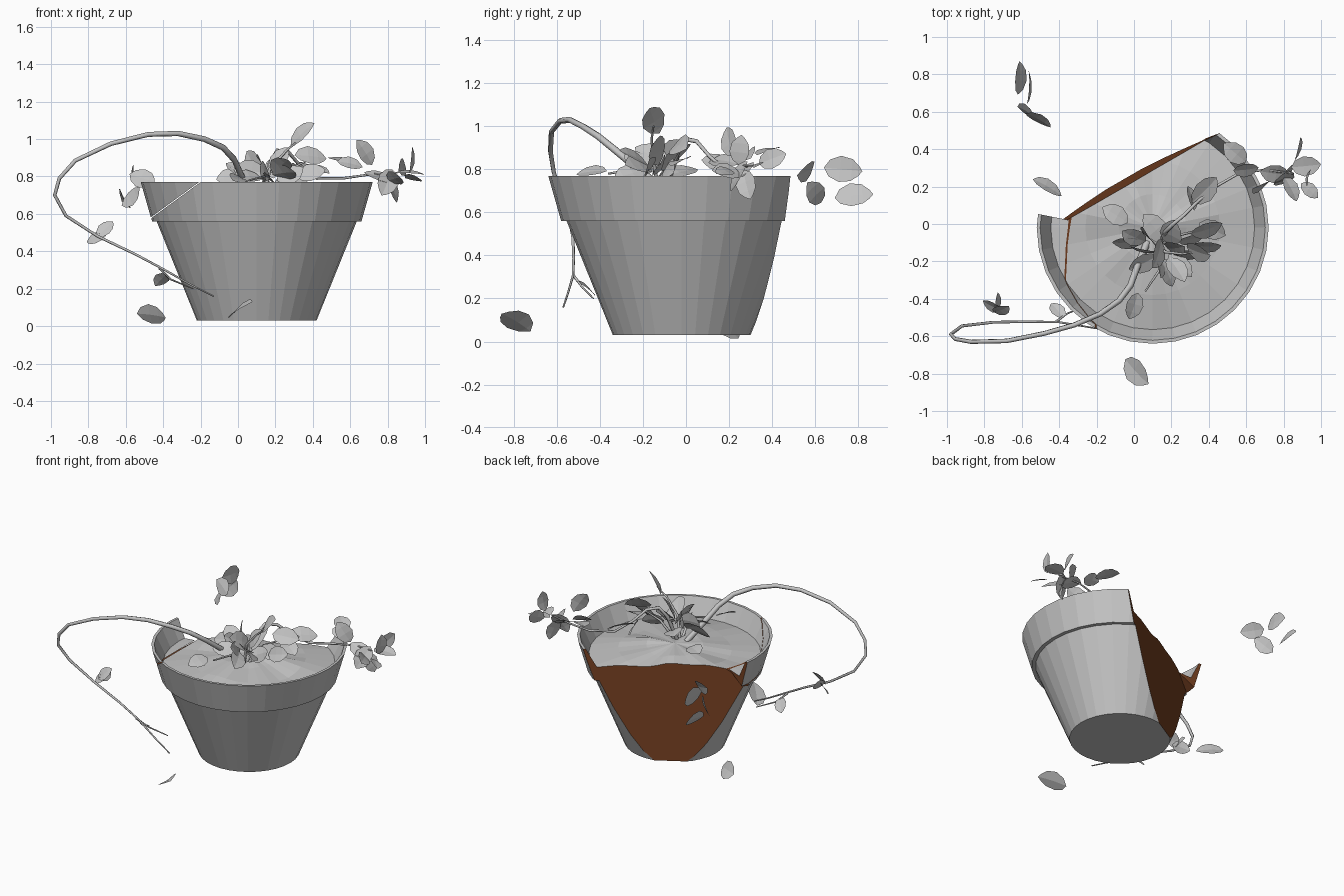
import bpy, bmesh, math, random
from mathutils import Vector

random.seed(11)


def material(name, color):
    m = bpy.data.materials.new(name)
    m.diffuse_color = (*color, 1)
    return m


GREY = material("plain grey", (0.55, 0.55, 0.55))
BROWN = material("broken earth brown", (0.175, 0.05, 0.015))
CX, CY, SIDES = 0.10, -0.02, 32


def finish(name, bm, mats):
    me = bpy.data.meshes.new(name)
    bm.to_mesh(me)
    bm.free()
    for m in mats:
        me.materials.append(m)
    ob = bpy.data.objects.new(name, me)
    bpy.context.collection.objects.link(ob)
    return ob


def pot_solid():
    """Pot filled with soil, as one closed lathed solid."""
    profile = [(0.32, 0.03), (0.535, 0.56), (0.56, 0.56), (0.62, 0.77), (0.602, 0.77),
               (0.545, 0.65), (0.36, 0.675), (0.18, 0.70)]
    bm = bmesh.new()
    rings = []
    for k, (r, z) in enumerate(profile):
        ring = []
        for i in range(SIDES):
            a = 2 * math.pi * i / SIDES
            bump = 0.012 * math.sin(3 * a + k) + 0.006 * math.sin(7 * a) if k >= 6 else 0
            ring.append(bm.verts.new((CX + r * math.cos(a), CY + r * math.sin(a), z + bump)))
        rings.append(ring)
    for lo, hi in zip(rings, rings[1:]):
        for i in range(SIDES):
            j = (i + 1) % SIDES
            bm.faces.new((lo[i], lo[j], hi[j], hi[i]))
    bm.faces.new(rings[0][::-1])
    top = bm.verts.new((CX, CY, 0.715))
    for i in range(SIDES):
        bm.faces.new((rings[-1][i], rings[-1][(i + 1) % SIDES], top))
    return bm


def break_off(bm, co, no):
    """Remove the side the normal points to, cap the break in brown."""
    geom = bm.verts[:] + bm.edges[:] + bm.faces[:]
    bmesh.ops.bisect_plane(bm, geom=geom, plane_co=co, plane_no=no, clear_outer=True, dist=1e-5)
    edges = [e for e in bm.edges if e.is_boundary]
    res = bmesh.ops.triangle_fill(bm, use_beauty=True, use_dissolve=False, edges=edges)
    for f in res["geom"]:
        if isinstance(f, bmesh.types.BMFace):
            f.material_index = 1
    bmesh.ops.recalc_face_normals(bm, faces=bm.faces[:])


# Main pot, split by a big break at the back left and a slanted crack
CRACK_CO, CRACK_NO = Vector((-0.2, 0, 0.77)), Vector((-0.59, 0, 0.807))
bm = pot_solid()
break_off(bm, (-0.03, 0.205, 0.77), (-0.5, 0.867, 0.057))
break_off(bm, CRACK_CO, CRACK_NO)
finish("broken_pot", bm, [GREY, BROWN])

# Loose rim shard above the crack
bm = pot_solid()
break_off(bm, CRACK_CO + CRACK_NO * 0.005, -CRACK_NO)
break_off(bm, (-0.42, 0.035, 0.7), (0.2, 1, 0))
finish("rim_shard", bm, [GREY, BROWN])


# Stems: tapered tubes along paths
def stem(name, pts, r0, r1):
    cu = bpy.data.curves.new(name + "_path", "CURVE")
    cu.dimensions = "3D"
    cu.bevel_depth = 1.0
    cu.bevel_resolution = 1
    cu.use_fill_caps = True
    sp = cu.splines.new("POLY")
    sp.points.add(len(pts) - 1)
    for i, p in enumerate(pts):
        sp.points[i].co = (*p, 1)
        sp.points[i].radius = r0 + (r1 - r0) * i / (len(pts) - 1)
    tmp = bpy.data.objects.new(name + "_tmp", cu)
    bpy.context.collection.objects.link(tmp)
    dg = bpy.context.evaluated_depsgraph_get()
    me = bpy.data.meshes.new_from_object(tmp.evaluated_get(dg))
    bpy.data.objects.remove(tmp)
    me.materials.clear()
    me.materials.append(GREY)
    ob = bpy.data.objects.new(name, me)
    bpy.context.collection.objects.link(ob)


stem("long_vine", [
    (0.07, -0.1, 0.70), (0.02, -0.22, 0.80), (-0.02, -0.33, 0.89), (-0.08, -0.41, 0.955),
    (-0.18, -0.48, 1.0), (-0.32, -0.54, 1.03), (-0.48, -0.585, 1.025), (-0.68, -0.625, 0.975),
    (-0.87, -0.63, 0.885), (-0.955, -0.615, 0.79), (-0.98, -0.59, 0.70), (-0.92, -0.545, 0.59),
    (-0.75, -0.525, 0.48), (-0.55, -0.522, 0.385), (-0.4, -0.525, 0.305), (-0.25, -0.55, 0.22),
    (-0.13, -0.57, 0.16)], 0.019, 0.004)
stem("vine_twig", [(-0.42, -0.525, 0.31), (-0.36, -0.48, 0.25), (-0.24, -0.43, 0.20)], 0.007, 0.003)
stem("right_branch", [(0.14, -0.1, 0.70), (0.17, -0.04, 0.87), (0.21, 0.0, 0.94), (0.27, 0.05, 0.93),
                      (0.33, 0.11, 0.86), (0.42, 0.19, 0.79), (0.56, 0.27, 0.79), (0.70, 0.29, 0.81),
                      (0.85, 0.27, 0.82)], 0.013, 0.005)
stem("upright_stem", [(0.14, -0.13, 0.70), (0.17, -0.15, 0.84), (0.26, -0.16, 0.94),
                      (0.33, -0.15, 1.0)], 0.011, 0.004)
stem("front_stem", [(0.13, -0.15, 0.70), (0.14, -0.24, 0.80), (0.06, -0.36, 0.78)], 0.010, 0.005)
stem("middle_stem", [(0.16, -0.1, 0.70), (0.24, -0.06, 0.82), (0.36, -0.03, 0.88)], 0.010, 0.005)


# Leaves: folded pointed ovals, given by centre, direction and facing
def add_leaf(bm, c, d, n, length, width):
    c, d, n = Vector(c), Vector(d).normalized(), Vector(n)
    s = d.cross(n).normalized()
    n = s.cross(d).normalized()
    prof = [(-0.5, 0.0), (-0.36, 0.32), (-0.08, 0.5), (0.22, 0.42), (0.4, 0.2), (0.5, 0.0)]
    rows = []
    for t, w in prof:
        mid = c + d * t * length - n * (t * t * 0.18 * length)
        row = [bm.verts.new(mid)]
        if w:
            for sg in (-1, 1):
                row.append(bm.verts.new(mid + s * sg * w * width + n * w * 0.12 * width))
        rows.append(row)
    for a, b in zip(rows, rows[1:]):
        for k in (1, 2):
            vs = [a[0]] + ([a[k]] if len(a) > 1 else []) + ([b[k]] if len(b) > 1 else []) + [b[0]]
            bm.faces.new(vs if k == 1 else vs[::-1])


def leaf_group(name, leaves):
    bm = bmesh.new()
    for c, d, n, size in leaves:
        add_leaf(bm, c, d, n, size, size * 0.68)
    finish(name, bm, [GREY])


leaf_group("fallen_leaves", [
    ((0.01, -0.79, 0.095), (0.6, -0.65, 0.40), (-0.6, -0.1, 0.8), 0.20),
    ((-0.46, 0.20, 0.06), (0.85, -0.5, -0.12), (0.35, 0.75, 0.5), 0.18),
])
leaf_group("back_floating_leaves", [
    ((-0.61, 0.78, 0.68), (0.05, 1, 0.1), (0.85, 0, 0.5), 0.18),
    ((-0.56, 0.73, 0.80), (0.05, 1, -0.1), (1, 0, 0.1), 0.18),
    ((-0.57, 0.60, 0.69), (0.6, -0.4, 0.6), (0.6, 0.6, -0.4), 0.15),
    ((-0.51, 0.56, 0.79), (0.8, -0.45, -0.25), (0.3, 0.85, -0.4), 0.16),
])
leaf_group("vine_leaves", [
    ((-0.71, -0.46, 0.52), (0.5, 0.2, 0.5), (-0.3, -0.8, 0.4), 0.12),
    ((-0.76, -0.44, 0.47), (-0.6, 0.3, -0.2), (-0.1, -0.7, 0.6), 0.12),
    ((-0.73, -0.42, 0.49), (0.1, 0.9, 0.1), (0.9, 0, 0.4), 0.11),
    ((-0.41, -0.46, 0.25), (-0.4, 0.5, -0.4), (0.0, 0.7, 0.6), 0.12),
])
leaf_group("right_cluster_leaves", [
    ((0.92, 0.31, 0.82), (1, 0.1, -0.05), (0.05, -0.15, 0.95), 0.16),
    ((0.93, 0.25, 0.89), (0.1, 0.1, 1), (0.95, -0.2, 0), 0.14),
    ((0.88, 0.40, 0.85), (0.2, 0.8, 0.3), (0.9, -0.2, 0.2), 0.14),
    ((0.80, 0.24, 0.77), (-0.3, -0.4, -0.7), (0.3, -0.8, 0.3), 0.17),
    ((0.84, 0.19, 0.79), (0.4, -0.8, 0.1), (0.6, 0.3, 0.7), 0.15),
    ((0.94, 0.18, 0.79), (0.7, -0.6, -0.1), (0.3, 0.3, 0.8), 0.12),
    ((0.83, 0.28, 0.73), (0.3, 0.2, -0.8), (0.8, -0.4, 0.2), 0.15),
    ((0.75, 0.27, 0.80), (-0.8, 0.1, 0.3), (0.2, -0.4, 0.8), 0.16),
    ((0.68, 0.20, 0.93), (-0.5, -0.2, 0.8), (0.5, -0.8, 0.3), 0.16),
    ((0.60, 0.29, 0.87), (0.9, 0.1, -0.2), (0.1, -0.6, 0.7), 0.14),
    ((0.54, 0.38, 0.89), (-0.7, 0.6, 0.2), (0.5, -0.5, 0.6), 0.16),
])
leaf_group("upper_leaves", [
    ((0.34, -0.15, 1.03), (0.7, -0.25, 0.65), (-0.6, -0.5, 0.5), 0.18),
    ((0.39, -0.03, 0.91), (0.9, 0.3, -0.1), (0.1, -0.7, 0.6), 0.18),
    ((0.38, 0.18, 0.84), (0.6, 0.6, -0.1), (0.1, -0.5, 0.85), 0.19),
    ((0.31, 0.14, 0.83), (0.2, -0.8, 0.2), (0.8, 0.1, 0.5), 0.14),
    ((0.42, -0.03, 0.84), (0.8, -0.4, -0.2), (0.1, -0.3, 0.9), 0.16),
    ((-0.10, 0.05, 0.75), (-0.8, 0.5, 0.1), (0.1, 0.2, 0.9), 0.16),
    ((0.00, -0.44, 0.79), (-0.3, -0.9, -0.1), (0.4, -0.1, 0.8), 0.15),
    ((0.23, -0.24, 0.86), (0.4, -0.6, 0.3), (0.3, 0.5, 0.8), 0.17),
])
# Dense tuft at the middle of the pot
centres = [(0.0, -0.07, 0.84), (0.08, -0.07, 0.87), (0.14, -0.22, 0.83), (0.22, -0.13, 0.89),
           (0.05, -0.21, 0.80), (0.28, -0.17, 0.81), (0.11, -0.02, 0.79), (0.18, -0.26, 0.78),
           (0.20, -0.05, 0.86), (-0.04, -0.10, 0.80), (0.31, -0.08, 0.80), (0.13, -0.16, 0.86),
           (0.39, -0.12, 0.82), (0.06, -0.14, 0.83), (0.25, -0.22, 0.82)]
tuft = []
for c in centres:
    d = Vector(c) - Vector((0.14, -0.13, 0.80)) + Vector([random.uniform(-0.05, 0.05) for _ in range(3)])
    n = Vector((random.uniform(-0.9, 0.9), random.uniform(-1, 0.6), random.uniform(0.1, 0.6)))
    tuft.append((c, d, n, random.uniform(0.15, 0.19)))
leaf_group("centre_tuft_leaves", tuft)
